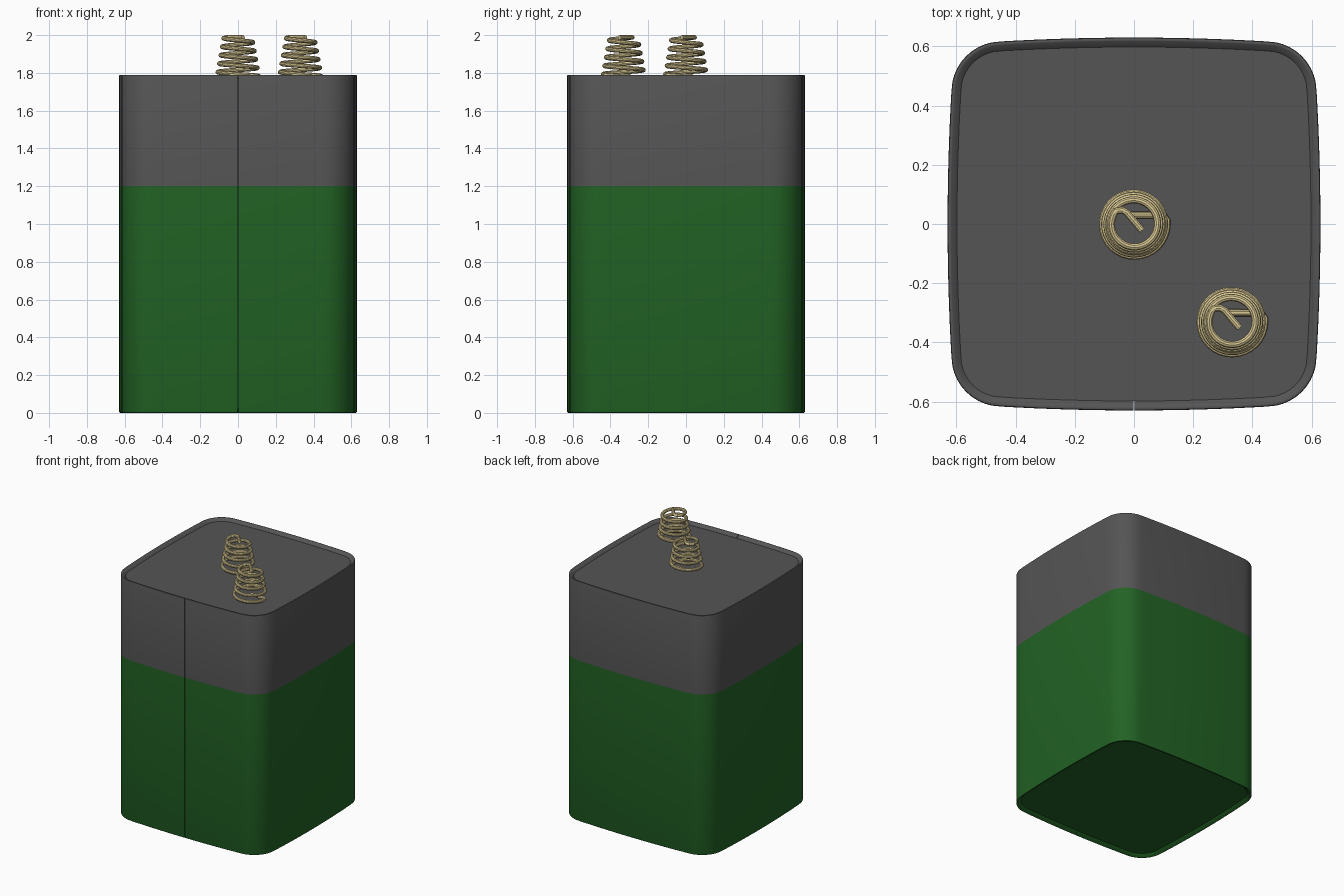
import bpy, bmesh
from math import sin, cos, pi, radians

if "Cube" in bpy.data.objects:
    bpy.data.objects.remove(bpy.data.objects["Cube"])

def material(name, rgb):
    m = bpy.data.materials.new(name)
    m.diffuse_color = (*rgb, 1)
    m.use_nodes = True
    m.node_tree.nodes["Principled BSDF"].inputs["Base Color"].default_value = m.diffuse_color
    return m

GREEN = material("green_paint", (0.016, 0.125, 0.018))
GREY = material("dark_grey", (0.09, 0.09, 0.09))
BRASS = material("brass_wire", (0.72, 0.60, 0.30))

def finish(ob, mat):
    ob.data.materials.clear()
    ob.data.materials.append(mat)
    bpy.ops.object.select_all(action='DESELECT')
    ob.select_set(True)
    bpy.context.view_layer.objects.active = ob
    bpy.ops.object.shade_smooth_by_angle(angle=radians(35))

# Rounded square with bulging sides: (point, normal) pairs, starting at the front seam
def outline():
    quarter = []
    for i in range(17):                       # one side, facing -y
        x = -0.447 + 0.894 * i / 16
        s = 2 * 0.013 * x / 0.447 ** 2
        quarter.append((x, -0.63 + 0.013 * (x / 0.447) ** 2, s, -1))
    for i in range(1, 10):                    # corner after it
        a = radians(-86.7 + 83.4 * i / 10)
        quarter.append((0.457 - 0.17 + 0.16 + 0.17 * cos(a), -0.447 + 0.17 * sin(a), cos(a), sin(a)))
    pts = []
    for k in range(4):
        c, s = cos(k * pi / 2), sin(k * pi / 2)
        for x, y, nx, ny in quarter:
            pts.append((c * x - s * y, s * x + c * y, c * nx - s * ny, s * nx + c * ny))
    return pts[8:] + pts[:8]                  # begins at x = 0 on the front

PTS = outline()

def make(name, bm, mat):
    bmesh.ops.recalc_face_normals(bm, faces=bm.faces)
    me = bpy.data.meshes.new(name)
    bm.to_mesh(me)
    bm.free()
    ob = bpy.data.objects.new(name, me)
    bpy.context.collection.objects.link(ob)
    finish(ob, mat)

# Sheet wall: closed (inset, z) section swept around, leaving a hairline seam in front
def wall(name, section, mat):
    g = 0.002
    path = [(g, *PTS[0][1:])] + PTS[1:] + [(-g, *PTS[0][1:])]
    bm = bmesh.new()
    rings = [[bm.verts.new((x - nx * d, y - ny * d, z)) for d, z in section]
             for x, y, nx, ny in path]
    n = len(section)
    for a, b in zip(rings, rings[1:]):
        for j in range(n):
            k = (j + 1) % n
            bm.faces.new((a[j], b[j], b[k], a[k]))
    bm.faces.new(rings[0])
    bm.faces.new(rings[-1])
    make(name, bm, mat)

# Solid filling inside the wall, its end set back from the rim
def core(name, z0, z1, mat):
    bm = bmesh.new()
    lo, hi = ([bm.verts.new((x - nx * 0.032, y - ny * 0.032, z)) for x, y, nx, ny in PTS]
              for z in (z0, z1))
    n = len(PTS)
    for i in range(n):
        bm.faces.new((lo[i], lo[(i + 1) % n], hi[(i + 1) % n], hi[i]))
    bm.faces.new(lo)
    bm.faces.new(hi)
    make(name, bm, mat)

H, SPLIT = 1.79, 1.2
rim = [(0.034, 0.022), (0.012, 0.001), (0.008, 0), (0.002, 0.002), (0, 0.008)]
wall("lower_wall", rim + [(0, SPLIT), (0.034, SPLIT)], GREEN)
wall("upper_wall", [(d, H - z) for d, z in rim] + [(0, SPLIT), (0.034, SPLIT)], GREY)
core("bottom_plate", 0.02, SPLIT, GREEN)
core("top_plate", SPLIT, H - 0.02, GREY)

# Tapered terminal spring with an inward tail at the base and a hooked tip
def spring(name, cx, cy):
    z0, z1, turns, steps = 1.782, 1.988, 4.6, 150
    pts = [(-0.01, 0.03, z0), (0.085, 0.03, z0), (0.103, 0.024, z0), (0.111, 0.012, z0)]
    for i in range(steps + 1):
        t = i / steps
        a = -2 * pi * turns * t
        r = 0.111 - 0.036 * t
        pts.append((r * cos(a), r * sin(a), z0 + (z1 - z0) * t))
    pts += [(-0.051, 0.045, z1), (-0.038, 0.046, z1), (-0.024, 0.038, z1), (0.027, -0.022, z1)]
    cu = bpy.data.curves.new(name, 'CURVE')
    cu.dimensions = '3D'
    cu.bevel_depth = 0.012
    cu.bevel_resolution = 3
    cu.use_fill_caps = True
    sp = cu.splines.new('POLY')
    sp.points.add(len(pts) - 1)
    for p, (x, y, z) in zip(sp.points, pts):
        p.co = (x, y, z, 1)
    ob = bpy.data.objects.new(name, cu)
    bpy.context.collection.objects.link(ob)
    ob.location = (cx, cy, 0)
    bpy.ops.object.select_all(action='DESELECT')
    ob.select_set(True)
    bpy.context.view_layer.objects.active = ob
    bpy.ops.object.convert(target='MESH')
    finish(bpy.context.object, BRASS)

spring("centre_spring", 0, 0)
spring("corner_spring", 0.33, -0.33)
